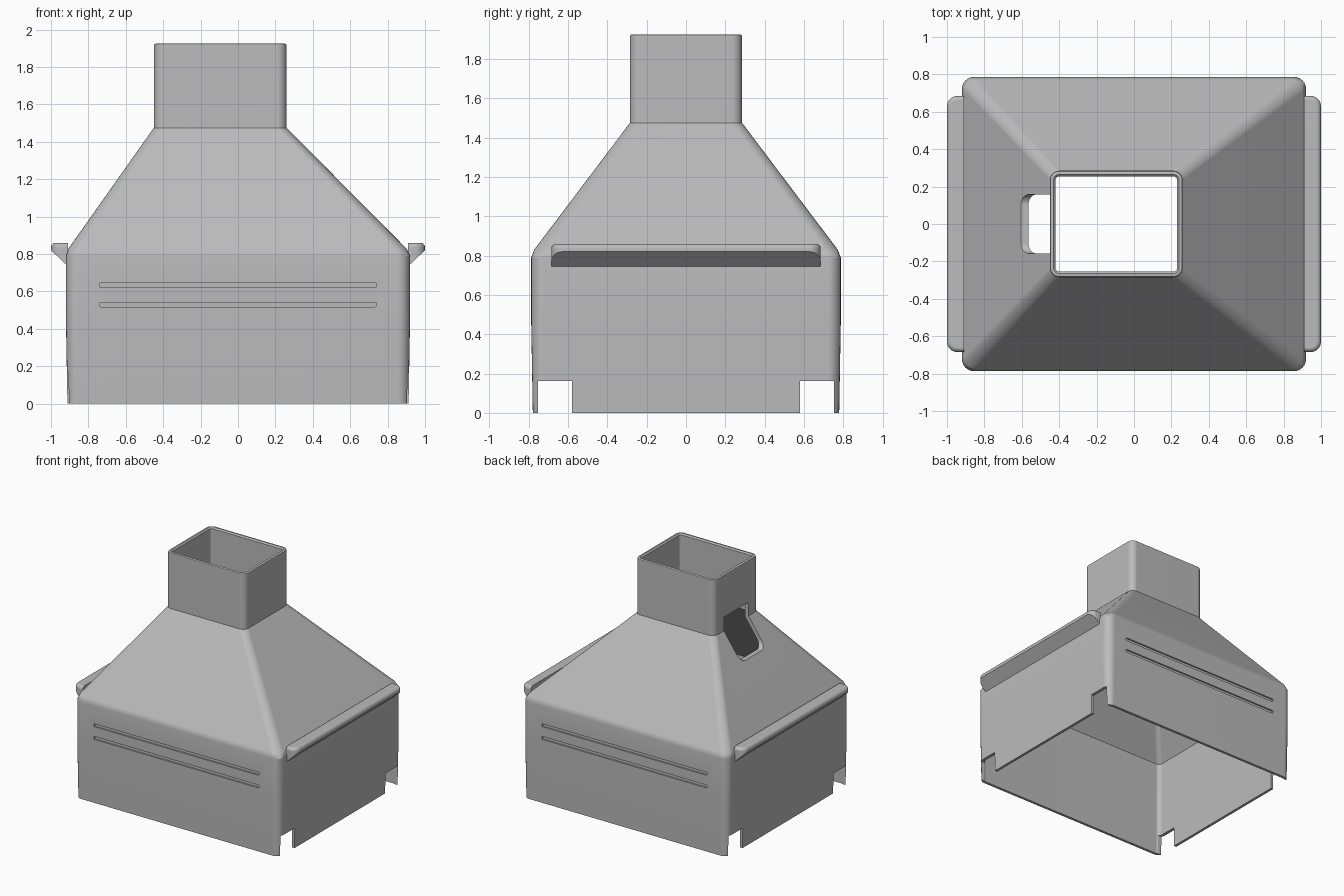
import bpy, bmesh, math
from mathutils import Vector

cube = bpy.data.objects.get("Cube")
if cube:
    bpy.data.objects.remove(cube, do_unlink=True)

grey = bpy.data.materials.new("plain_grey")
grey.use_nodes = True
colour = (0.5, 0.5, 0.5, 1)
grey.diffuse_color = colour
grey.node_tree.nodes["Principled BSDF"].inputs["Base Color"].default_value = colour


def add_object(name, bm):
    bmesh.ops.recalc_face_normals(bm, faces=bm.faces[:])
    mesh = bpy.data.meshes.new(name)
    bm.to_mesh(mesh)
    bm.free()
    mesh.materials.append(grey)
    obj = bpy.data.objects.new(name, mesh)
    bpy.context.collection.objects.link(obj)
    return obj


def activate(obj):
    bpy.ops.object.select_all(action="DESELECT")
    obj.select_set(True)
    bpy.context.view_layer.objects.active = obj


def box_mesh(low, high):
    bm = bmesh.new()
    bmesh.ops.create_cube(bm, size=1)
    for v in bm.verts:
        v.co = Vector([(a + b) / 2 + c * (b - a) for a, b, c in zip(low, high, v.co)])
    return bm


def bevel(bm, test, offset, segments=5):
    """Round every edge whose two end points pass the test."""
    edges = [e for e in bm.edges if test(*[v.co for v in e.verts])]
    bmesh.ops.bevel(bm, geom=edges, offset=offset, segments=segments,
                    profile=0.5, affect="EDGES", clamp_overlap=True)


def ring(rect, radius, z, inset=0, steps=6):
    """Rounded rectangle as a list of points at height z."""
    x0, x1, y0, y1 = rect
    r = radius - inset
    points = []
    corners = [(x1, y1, -1, -1), (x0, y1, 1, -1), (x0, y0, 1, 1), (x1, y0, -1, 1)]
    for i, (x, y, sx, sy) in enumerate(corners):
        for k in range(steps + 1):
            a = math.pi / 2 * (i + k / steps)
            points.append((x + sx * radius + r * math.cos(a),
                           y + sy * radius + r * math.sin(a), z))
    return points


# Hood shell: outer surface going up, inner surface coming back down
base, neck = (-0.92, 0.92, -0.787, 0.787), (-0.45, 0.26, -0.285, 0.285)
BASE_R, NECK_R, WALL = 0.065, 0.05, 0.03
FOOT, EAVE, THROAT, TOP = 0.0, 0.81, 1.475, 1.925


def slope(t):
    rect = [a + (b - a) * t for a, b in zip(base, neck)]
    return ring(rect, BASE_R + (NECK_R - BASE_R) * t, EAVE + (THROAT - EAVE) * t)


rings = [
    ring(base, BASE_R, FOOT, 0.008),
    ring(base, BASE_R, 0.45),
    ring(base, BASE_R, EAVE - 0.02),
    slope(0.03),
    ring(neck, NECK_R, THROAT),
    ring(neck, NECK_R, TOP - 0.01),
    ring(neck, NECK_R, TOP - 0.003, 0.003),
    ring(neck, NECK_R, TOP, 0.01),
    ring(neck, NECK_R, TOP, WALL - 0.01),
    ring(neck, NECK_R, TOP - 0.01, WALL),
    ring(neck, NECK_R, THROAT - 0.015, WALL),
    ring(base, BASE_R, EAVE - 0.015, WALL),
    ring(base, BASE_R, FOOT, WALL),
]
bm = bmesh.new()
loops = [[bm.verts.new(p) for p in points] for points in rings]
for lower, upper in zip(loops, loops[1:] + loops[:1]):
    for i in range(len(lower)):
        j = (i + 1) % len(lower)
        bm.faces.new((lower[i], lower[j], upper[j], upper[i]))
hood = add_object("hood_shell", bm)

# Cutters: corner notches through both sides, grooves front and back
cutters = []
for s in (-1, 1):
    ya, yb = sorted((s * 0.58, s * 0.752))
    cutters.append(box_mesh((-1.1, ya, -0.1), (1.1, yb, 0.163)))
    for z in (0.53, 0.633):
        ya, yb = sorted((s * 0.775, s * 0.85))
        groove = box_mesh((-0.74, ya, z - 0.012), (0.74, yb, z + 0.012))
        bevel(groove, lambda a, b: abs(a.y - b.y) > 0.01, 0.007, 3)
        cutters.append(groove)

# Hand hole through the steep slope and the foot of the neck
hole = box_mesh((-0.8, -0.157, 1.256), (-0.35, 0.157, 1.585))
bevel(hole, lambda a, b: abs(a.x - b.x) > 0.1 and a.z < 1.4, 0.055)
cutters.append(hole)

for bm in cutters:
    cutter = add_object("cutter", bm)
    cutter.hide_render = True
    activate(hood)
    mod = hood.modifiers.new("cut", "BOOLEAN")
    mod.operation, mod.solver, mod.object = "DIFFERENCE", "EXACT", cutter
    bpy.ops.object.modifier_apply(modifier=mod.name)
    bpy.data.objects.remove(cutter, do_unlink=True)

# Side lips: rounded bars with a sloping underside
parts = [hood]
for side, name in ((1, "left_lip"), (-1, "right_lip")):
    bm = box_mesh((0.91, -0.685, 0.73), (1.0, 0.685, 0.86))
    bevel(bm, lambda a, b: abs(a.z - b.z) > 0.05 and a.x > 0.95, 0.055)
    bevel(bm, lambda a, b: min(a.z, b.z) > 0.85 and max(a.x, b.x) > 0.92, 0.025, 4)
    cut = bmesh.ops.bisect_plane(bm, geom=bm.verts[:] + bm.edges[:] + bm.faces[:],
                                 plane_co=(0.915, 0, 0.74), plane_no=(0.08, 0, -0.085),
                                 clear_outer=True)
    rim = [g for g in cut["geom_cut"] if isinstance(g, bmesh.types.BMEdge)]
    bmesh.ops.contextual_create(bm, geom=rim)
    for v in bm.verts:
        v.co.x *= side
    parts.append(add_object(name, bm))

# Soft shading with crisp creases
for obj in parts:
    activate(obj)
    bpy.ops.object.shade_smooth_by_angle(angle=math.radians(30))
    mod = obj.modifiers.new("even_shading", "WEIGHTED_NORMAL")
    mod.keep_sharp = True
